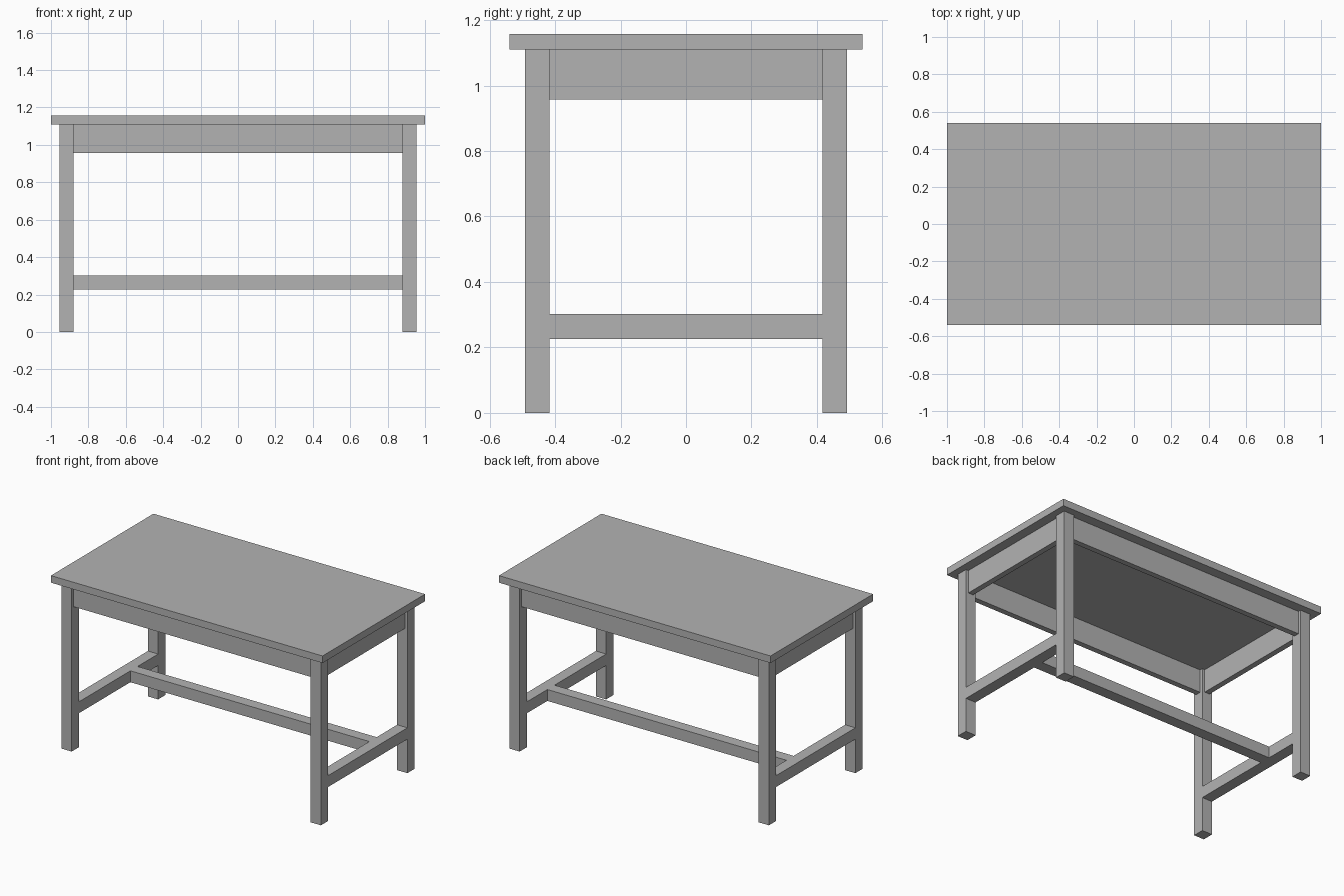
import bpy

cube = bpy.data.objects.get("Cube")
if cube:
    bpy.data.objects.remove(cube, do_unlink=True)

# Single plain grey finish
grey = bpy.data.materials.new("plain_grey")
grey.use_nodes = True
colour = (0.45, 0.45, 0.45, 1)
grey.diffuse_color = colour
grey.node_tree.nodes["Principled BSDF"].inputs["Base Color"].default_value = colour


def box(name, x, y, z):
    """Box from (low, high) extents on each axis."""
    spans = (x, y, z)
    bpy.ops.mesh.primitive_cube_add(size=1, location=[(a + b) / 2 for a, b in spans])
    obj = bpy.context.object
    obj.name = name
    obj.scale = [b - a for a, b in spans]
    bpy.ops.object.transform_apply(location=False, rotation=False, scale=True)
    obj.data.materials.append(grey)
    return obj


def side(sign, low, high):
    """Extent mirrored to the chosen side of the centre."""
    return tuple(sorted((sign * low, sign * high)))


TOP, UNDER = 1.157, 1.11
LEG_X, LEG_Y = (0.88, 0.955), (0.417, 0.492)
APRON_Z = (0.957, UNDER)
RAIL_Z = (0.226, 0.302)
INSET = 0.019
across_x = (-LEG_X[0], LEG_X[0])
across_y = (-LEG_Y[0], LEG_Y[0])

# Table top
box("table_top", (-1, 1), (-0.539, 0.539), (UNDER, TOP))

# Legs
for sx, x_name in ((1, "left"), (-1, "right")):
    for sy, y_name in ((-1, "front"), (1, "back")):
        box(f"{y_name}_{x_name}_leg", side(sx, *LEG_X), side(sy, *LEG_Y), (0, UNDER))

# End aprons and low side stretchers
for sx, name in ((1, "left"), (-1, "right")):
    box(f"{name}_apron", side(sx, LEG_X[0] + INSET, LEG_X[1] - INSET), across_y, APRON_Z)
    box(f"{name}_stretcher", side(sx, *LEG_X), across_y, RAIL_Z)

# Long aprons
for sy, name in ((-1, "front"), (1, "back")):
    box(f"{name}_apron", across_x, side(sy, LEG_Y[0] + INSET, LEG_Y[1] - INSET), APRON_Z)

# Long stretcher, set towards the back as a foot rest
box("long_stretcher", across_x, (0.125, 0.201), RAIL_Z)
